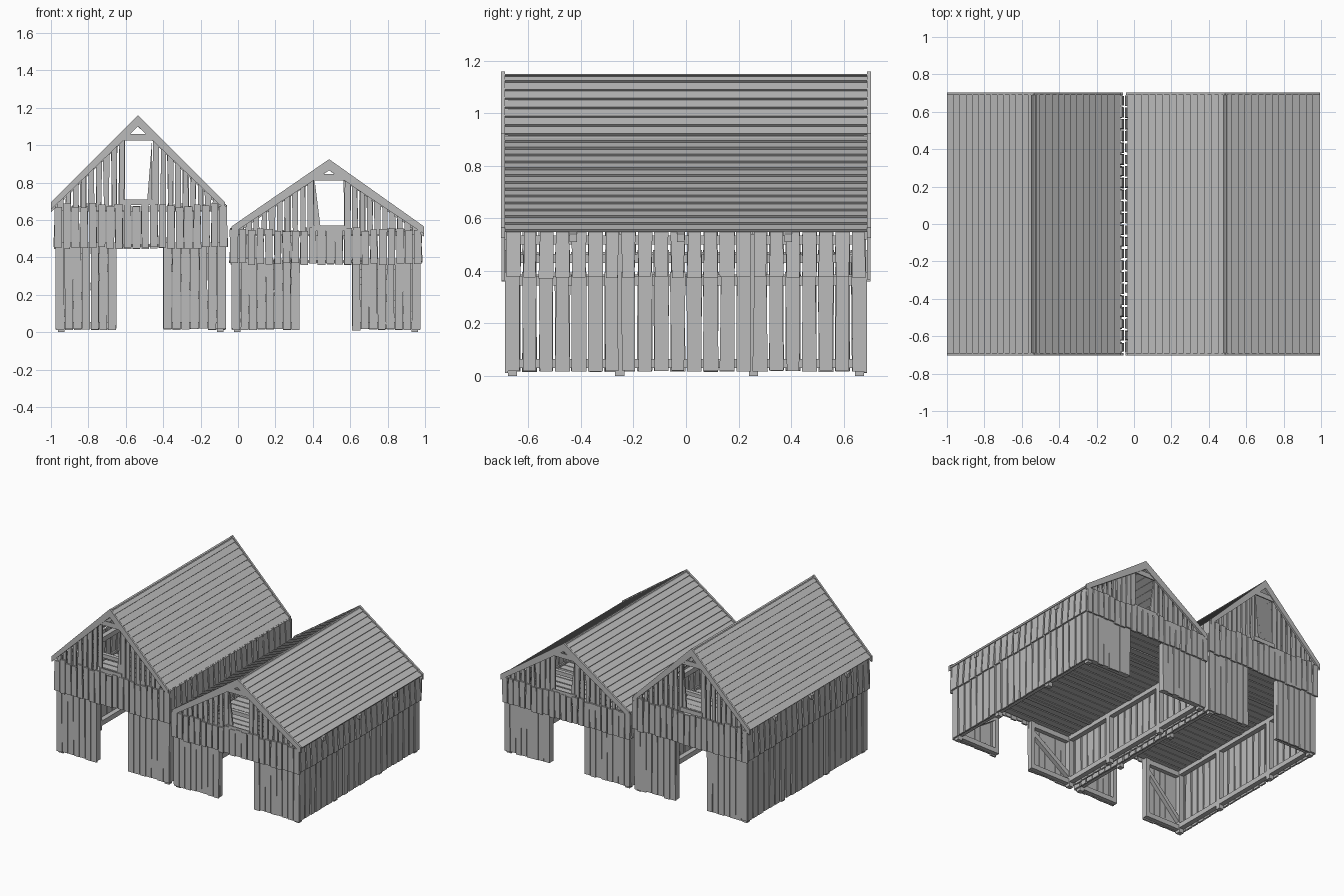
import bpy
import bmesh
import random
from mathutils import Vector

random.seed(7)
if "Cube" in bpy.data.objects:
    bpy.data.objects.remove(bpy.data.objects["Cube"])

wood = bpy.data.materials.new("weathered_grey_wood")
wood.use_nodes = True
GREY = (0.5, 0.5, 0.5, 1)
wood.diffuse_color = GREY
wood.node_tree.nodes["Principled BSDF"].inputs["Base Color"].default_value = GREY

END = 0.69      # half length of the barns
T = 0.012       # board thickness


def jit(a):
    return random.uniform(-a, a)


def prism(bm, pts, vec):
    """Extrude a flat outline along a vector."""
    vec = Vector(vec)
    low = [bm.verts.new(p) for p in pts]
    top = [bm.verts.new(Vector(p) + vec) for p in pts]
    bm.faces.new(low)
    bm.faces.new(top[::-1])
    n = len(pts)
    for i in range(n):
        j = (i + 1) % n
        bm.faces.new((low[j], low[i], top[i], top[j]))


def box(bm, x0, x1, y0, y1, z0, z1):
    prism(bm, [(x0, y0, z0), (x1, y0, z0), (x1, y1, z0), (x0, y1, z0)], (0, 0, z1 - z0))


def finish(bm, name):
    bmesh.ops.recalc_face_normals(bm, faces=bm.faces)
    me = bpy.data.meshes.new(name)
    bm.to_mesh(me)
    bm.free()
    me.materials.append(wood)
    ob = bpy.data.objects.new(name, me)
    bpy.context.collection.objects.link(ob)


def spans(a, b, pitch, gap):
    """Split a run into board edges: bottom left, bottom right, top left, top right."""
    n = max(1, round((b - a) / pitch))
    w = (b - a) / n
    out = []
    for i in range(n):
        l, r = a + i * w, a + (i + 1) * w
        g = gap * random.uniform(0.2, 0.9)
        h = gap * random.uniform(0.2, 0.9)
        out.append((l + g * 0.5, r - g * 0.5, l + h * 0.5 + jit(0.003), r - h * 0.5 + jit(0.003)))
    return out


def barn(tag, eaves, walls, ridge_x, eave, ridge, mid, door, win, win_z):
    xl, xr = walls
    el, er = eaves

    def roof_z(x):
        e = el if x < ridge_x else er
        return ridge - (ridge - eave) * (x - ridge_x) / (e - ridge_x)

    # Gable end walls, alike front and back
    bm = bmesh.new()
    trim = bmesh.new()
    for s in (-1, 1):
        def plank(target, pts, y, thick=T):
            prism(target, [(x, s * y, z) for x, z in pts], (0, s * thick, 0))

        for a, b in ((xl + 0.012, door[0]), (door[1], xr - 0.012)):
            for p, q, u, v in spans(a, b, 0.047, 0.007):
                z = 0.015 + jit(0.005)
                plank(bm, [(p, z), (q, z), (v, mid + 0.02), (u, mid + 0.02)], END - T)
        # overlapping band over the door
        for p, q, u, v in spans(xl, xr, 0.046, 0.013):
            z = mid - 0.01 + jit(0.006)
            t = eave - 0.012 + jit(0.012)
            plank(bm, [(p, z), (q, z), (v, t), (u, t)], END)
        # gable boards on both sides of the window
        for a, b in ((el + 0.03, win[0]), (win[1], er - 0.03)):
            for p, q, u, v in spans(a, b, 0.042, 0.02):
                z = eave - 0.04
                plank(bm, [(p, z), (q, z), (v, roof_z(v) - 0.015), (u, roof_z(u) - 0.015)], END - T)
        # a leaning board narrows the window
        lean = win[2]
        edge = win[1] if lean < 0 else win[0]
        plank(bm, [(edge, win_z[0]), (edge + lean, win_z[0]), (edge, win_z[1])], END - T)
        # rake boards, header and sill
        for e in (el, er):
            plank(trim, [(e, eave + 0.005), (ridge_x, ridge), (ridge_x, ridge - 0.06),
                         (e, eave - 0.035)], END, 0.014)
        w0, w1 = win[0] - 0.015, win[1] + 0.015
        for z0, z1 in ((win_z[0] - 0.03, win_z[0]), (win_z[1], win_z[1] + 0.035)):
            plank(trim, [(w0, z0), (w1, z0), (w1, z1), (w0, z1)], END, 0.008)
    finish(bm, tag + "_gable_wall_boards")
    finish(trim, tag + "_rake_and_window_trim")

    # Long side walls: lower boards with an overlapping upper band
    bm = bmesh.new()
    for x, s in ((xl, -1), (xr, 1)):
        for p, q, u, v in spans(-END, END, 0.062, 0.018):
            z = 0.018 + jit(0.003)
            xi = x - s * 0.022
            prism(bm, [(xi, p, z), (xi, q, z), (xi, v, mid + 0.02), (xi, u, mid + 0.02)], (s * T, 0, 0))
        for p, q, u, v in spans(-END, END, 0.062, 0.022):
            z = mid + jit(0.004)
            xb, xt = x - s * 0.01, x - s * 0.02
            prism(bm, [(xb, p, z), (xb, q, z), (xt, v, eave - 0.005), (xt, u, eave - 0.005)], (s * T, 0, 0))
    finish(bm, tag + "_side_wall_boards")

    # Roof: lapped horizontal boards on each slope
    bm = bmesh.new()
    rows = 14
    for e in (el, er):
        low, high = Vector((e, 0, eave)), Vector((ridge_x, 0, ridge))
        up = (high - low) / rows
        out = Vector((-up.z, 0, up.x)).normalized()
        if out.z < 0:
            out = -out
        for i in range(rows):
            a = low + up * i - out * 0.002
            b = low + up * min(i + 1.1, rows) - out * 0.013
            pts = [a, b, b - out * 0.008, a - out * 0.012]
            prism(bm, [p - Vector((0, END, 0)) for p in pts], (0, 2 * END, 0))
    finish(bm, tag + "_roof_boards")

    # Inner frame: posts, sills, rails, tie beams, rafters and braces
    bm = bmesh.new()
    yi = END - T
    for x, s in ((xl + 0.023, 1), (xr - 0.023, -1)):
        a, b = sorted((x, x + s * 0.035))
        for z in (0.03, mid - 0.03, eave - 0.06):
            box(bm, a, b, -yi, yi, z, z + 0.035)
        for y in (-yi, -0.27, 0.24, yi - 0.035):
            box(bm, a, b, y, y + 0.035, 0.0, eave - 0.02)
    for s in (-1, 1):
        for a, b in ((xl + 0.03, door[0]), (door[1], xr - 0.03)):
            y0, y1 = sorted((s * yi, s * (yi - 0.03)))
            for z in (0.02, mid - 0.04):
                box(bm, a, b, y0, y1, z, z + 0.035)
            jamb = door[0] - 0.03 if b == door[0] else door[1]
            box(bm, jamb, jamb + 0.03, y0, y1, 0.02, mid)
            foot, head = (a, b) if b == door[0] else (b, a)
            prism(bm, [(foot, y0, 0.05), (foot, y0, 0.09), (head, y0, mid - 0.05),
                       (head, y0, mid - 0.09)], (0, 0.03, 0))
    for y in (-0.43, -0.02, 0.39):
        box(bm, xl + 0.01, xr - 0.01, y - 0.014, y + 0.014, eave - 0.045, eave - 0.018)
        for e in (el, er):
            prism(bm, [(e, y - 0.014, eave - 0.02), (ridge_x, y - 0.014, ridge - 0.02),
                       (ridge_x, y - 0.014, ridge - 0.06), (e, y - 0.014, eave - 0.05)], (0, 0.028, 0))
    finish(bm, tag + "_timber_frame")

    # Loft floor
    bm = bmesh.new()
    for p, q, u, v in spans(-yi, yi, 0.06, 0.012):
        prism(bm, [(xl + 0.03, p, mid), (xr - 0.03, u, mid), (xr - 0.03, v, mid), (xl + 0.03, q, mid)],
              (0, 0, T))
    for y in (-0.43, -0.02, 0.39):
        box(bm, xl + 0.03, xr - 0.03, y - 0.015, y + 0.015, mid - 0.005, mid)
    finish(bm, tag + "_loft_floor")


barn("tall_barn", (-1.0, -0.07), (-0.985, -0.055), -0.535, 0.69, 1.16, 0.46,
     (-0.65, -0.4), (-0.6, -0.46, -0.025), (0.71, 1.025))
barn("low_barn", (-0.035, 0.995), (-0.045, 0.985), 0.487, 0.56, 0.925, 0.375,
     (0.33, 0.61), (0.41, 0.565, 0.03), (0.57, 0.81))
